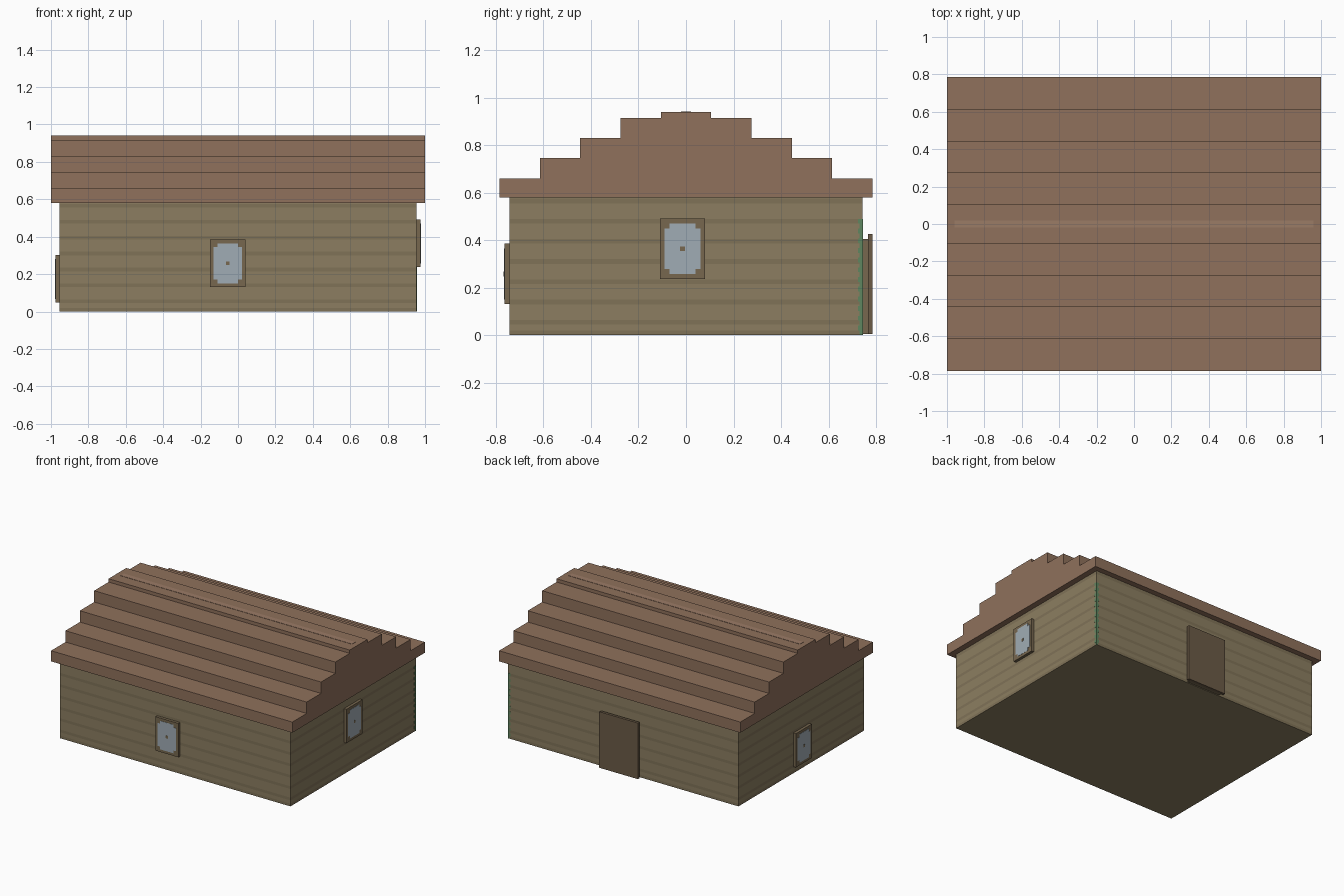
import bpy, bmesh
from mathutils import Matrix
from math import pi

if "Cube" in bpy.data.objects:
    bpy.data.objects.remove(bpy.data.objects["Cube"])


def mat(name, hexa):
    m = bpy.data.materials.new(name)
    rgb = [(int(hexa[i:i + 2], 16) / 255) ** 2.2 for i in (0, 2, 4)]
    m.diffuse_color = (*rgb, 1)
    m.use_nodes = True
    m.node_tree.nodes["Principled BSDF"].inputs["Base Color"].default_value = m.diffuse_color
    return m


ROOF = mat("roof_brown", "8E705C")
RIDGE = mat("ridge_brown", "9A7B66")
PLANK = mat("plank", "8B7D61")
SEAM = mat("plank_seam", "7F7258")
FRAME = mat("frame_brown", "766750")
DOOR = mat("door_brown", "6B5B48")
GLASS = mat("glass", "9FABB3")
GREEN = mat("moss_green", "5F8560")


def finish(name, bm, *mats):
    bmesh.ops.recalc_face_normals(bm, faces=bm.faces)
    me = bpy.data.meshes.new(name)
    bm.to_mesh(me)
    bm.free()
    ob = bpy.data.objects.new(name, me)
    for m in mats:
        me.materials.append(m)
    bpy.context.collection.objects.link(ob)
    return ob


def add_box(bm, lo, hi):
    size = [b - a for a, b in zip(lo, hi)]
    mid = [(a + b) / 2 for a, b in zip(lo, hi)]
    bmesh.ops.create_cube(bm, size=1, matrix=Matrix.Translation(mid) @ Matrix.Diagonal((*size, 1)))


def box(name, lo, hi, m):
    bm = bmesh.new()
    add_box(bm, lo, hi)
    return finish(name, bm, m)


def prism(name, points, depth, m):
    """Extrude an (x, z) outline along +y."""
    bm = bmesh.new()
    f = bm.faces.new([bm.verts.new((x, 0, z)) for x, z in points])
    ext = bmesh.ops.extrude_face_region(bm, geom=[f])
    verts = [v for v in ext["geom"] if isinstance(v, bmesh.types.BMVert)]
    bmesh.ops.translate(bm, verts=verts, vec=(0, depth, 0))
    return finish(name, bm, m)


WX, WY, WZ = 0.955, 0.743, 0.58

# Walls: one box cut into plank bands with darker seams
bm = bmesh.new()
add_box(bm, (-WX, -WY, 0), (WX, WY, WZ))
seams = [(0, 0.02)] + [(0.045 + 0.085 * i, 0.065 + 0.085 * i) for i in range(7)]
for z in [c for s in seams for c in s if 0 < c < WZ]:
    bmesh.ops.bisect_plane(bm, geom=bm.verts[:] + bm.edges[:] + bm.faces[:],
                           plane_co=(0, 0, z), plane_no=(0, 0, 1))
for f in bm.faces:
    z = f.calc_center_median().z
    f.material_index = int(any(a < z < b for a, b in seams))
finish("plank_walls", bm, PLANK, SEAM)

# Roof: stepped gable profile extruded along x
steps = [(0.785, 0.58, 0.66), (0.615, 0.66, 0.745), (0.445, 0.745, 0.83),
         (0.275, 0.83, 0.915), (0.105, 0.915, 0.94)]
half = [p for y, z0, z1 in steps for p in ((y, z0), (y, z1))]
roof = prism("stepped_roof", half + [(-y, z) for y, z in reversed(half)], 2, ROOF)
roof.data.transform(Matrix.Translation((-1, 0, 0)) @ Matrix.Rotation(-pi / 2, 4, "Z"))
box("ridge_strip", (-0.96, -0.02, 0.93), (0.96, 0.02, 0.942), RIDGE)


# Windows: frame slab, notched pane and centre stud, turned onto each wall
def window(side, angle, wall, u, z):
    place = Matrix.Rotation(angle, 4, "Z") @ Matrix.Translation((u, -wall, z))
    w, h, n = 0.076, 0.107, 0.021
    quarter = [(w, h - n), (w - n, h - n), (w - n, h)]
    pts = (quarter + [(-x, y) for x, y in reversed(quarter)]
           + [(-x, -y) for x, y in quarter] + [(x, -y) for x, y in reversed(quarter)])
    parts = [
        box(side + "_window_frame", (-0.095, -0.021, -0.127), (0.095, 0.005, 0.127), FRAME),
        prism(side + "_window_pane", [(x, y) for x, y in pts], -0.0225, GLASS),
        box(side + "_window_stud", (-0.01, -0.024, -0.01), (0.01, 0, 0.01), FRAME)]
    for ob in parts:
        ob.data.transform(place)


window("front", 0, WY, -0.055, 0.258)
window("right", pi / 2, WX, -0.015, 0.364)
window("left", -pi / 2, WX, 0.003, 0.175)

# Back door: inner jamb slab and slightly larger leaf
box("door_jamb", (-0.13, WY - 0.01, 0.005), (0.15, 0.766, 0.405), FRAME)
box("door_leaf", (-0.15, 0.765, 0.005), (0.17, 0.785, 0.425), DOOR)

# Moss climbing the back right corner in ragged blocks
bm = bmesh.new()
for i in range(24):
    w = 0.02 if i % 2 else 0.012
    add_box(bm, (WX - w, WY - w, i * 0.0204), (WX + 0.0015, WY + 0.0015, (i + 1) * 0.0204))
finish("corner_moss", bm, GREEN)
